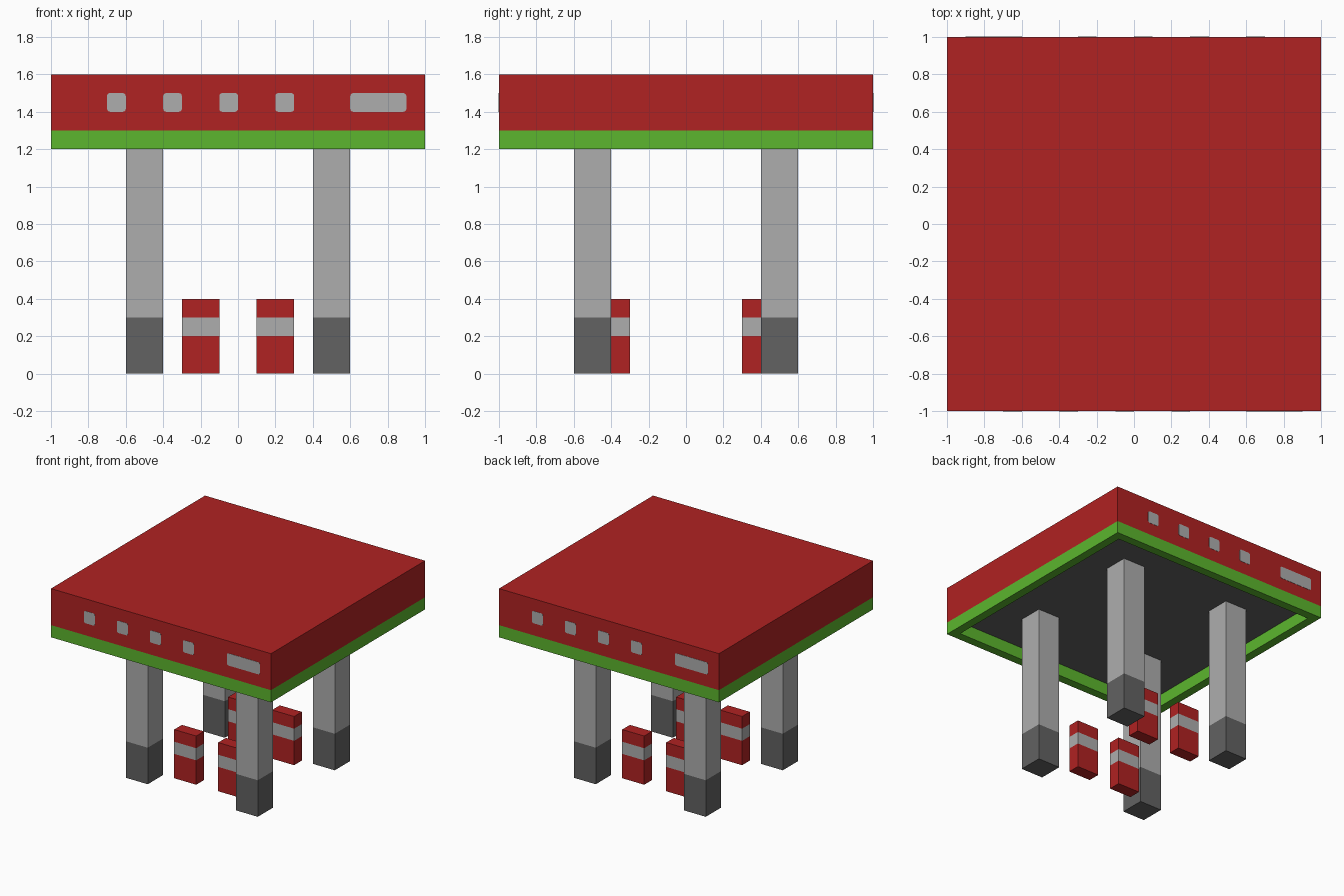
import bpy, bmesh
from mathutils import Vector

cube = bpy.data.objects.get("Cube")
if cube:
    bpy.data.objects.remove(cube, do_unlink=True)


def linear(c):
    c /= 255
    return c / 12.92 if c <= 0.04045 else ((c + 0.055) / 1.055) ** 2.4


def material(name, *rgb):
    m = bpy.data.materials.new(name)
    m.use_nodes = True
    col = [linear(c) for c in rgb] + [1.0]
    m.diffuse_color = col
    bsdf = m.node_tree.nodes["Principled BSDF"]
    bsdf.inputs["Base Color"].default_value = col
    bsdf.inputs["Roughness"].default_value = 0.8
    return m


RED = material("red", 176, 34, 34)
GREEN = material("green", 92, 182, 46)
GREY = material("light grey", 174, 174, 174)
DARK = material("dark grey", 98, 98, 98)


def box(lo, hi):
    """bmesh box between two corners"""
    bm = bmesh.new()
    bmesh.ops.create_cube(bm, size=1)
    lo, hi = Vector(lo), Vector(hi)
    for v in bm.verts:
        v.co = (lo + hi) / 2 + v.co * (hi - lo)
    return bm


def paint_bands(bm, cuts, slots):
    """slice at the given heights and give each band a material slot"""
    for z in cuts:
        bmesh.ops.bisect_plane(bm, geom=bm.verts[:] + bm.edges[:] + bm.faces[:],
                               plane_co=(0, 0, z), plane_no=(0, 0, 1))
    for f in bm.faces:
        z = f.calc_center_median().z
        f.material_index = slots[sum(z > c for c in cuts)]


def finish(name, bm, mats):
    bm.normal_update()
    me = bpy.data.meshes.new(name)
    bm.to_mesh(me)
    bm.free()
    for m in mats:
        me.materials.append(m)
    ob = bpy.data.objects.new(name, me)
    bpy.context.collection.objects.link(ob)
    return ob


# Canopy: red block over a green rim, with a recessed dark ceiling
bm = box((-1, -1, 1.2), (1, 1, 1.6))
paint_bands(bm, [1.3], [1, 0])
bm.normal_update()
under = min(bm.faces, key=lambda f: f.calc_center_median().z)
bmesh.ops.inset_individual(bm, faces=[under], thickness=0.1)
bmesh.ops.inset_individual(bm, faces=[under], thickness=0, depth=-0.1)
under.material_index = 2
finish("canopy", bm, [RED, GREEN, DARK])

for yname, sy in (("front", -1), ("back", 1)):
    for xname, sx in (("right", -1), ("left", 1)):
        # Columns with a dark foot
        x, y = 0.5 * sx, 0.5 * sy
        bm = box((x - 0.1, y - 0.1, 0), (x + 0.1, y + 0.1, 1.3))
        paint_bands(bm, [0.3], [1, 0])
        finish(f"{yname}_{xname}_column", bm, [GREY, DARK])

        # Fuel pumps with a grey band
        x, y = 0.2 * sx, 0.35 * sy
        bm = box((x - 0.1, y - 0.05, 0), (x + 0.1, y + 0.05, 0.4))
        paint_bands(bm, [0.2, 0.3], [0, 1, 0])
        finish(f"{yname}_{xname}_pump", bm, [RED, GREY])

    # Rounded sign plates, turned half round for the back
    for i, (a, b) in enumerate([(-0.7, -0.6), (-0.4, -0.3), (-0.1, 0.0),
                                (0.2, 0.3), (0.6, 0.9)]):
        x0, x1 = sorted((-sy * a, -sy * b))
        bm = box((x0, sy - 0.002, 1.4), (x1, sy + 0.002, 1.5))
        corners = [e for e in bm.edges
                   if abs(e.verts[0].co.y - e.verts[1].co.y) > 0.003]
        bmesh.ops.bevel(bm, geom=corners, offset=0.015, segments=3,
                        profile=0.5, affect='EDGES')
        finish(f"{yname}_sign_plate_{i + 1}", bm, [GREY])
